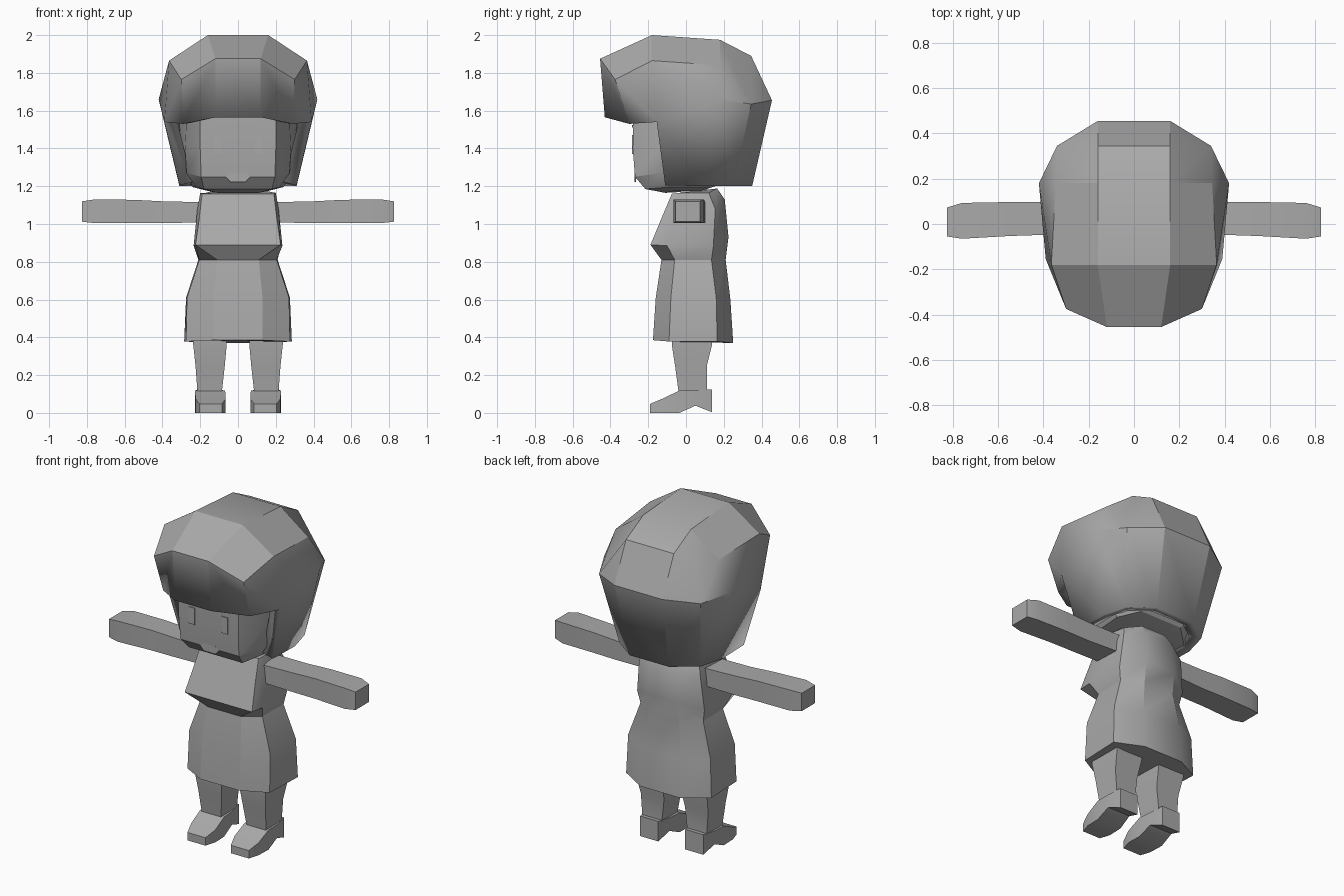
import bpy, bmesh, math

cube = bpy.data.objects.get("Cube")
if cube:
    bpy.data.objects.remove(cube, do_unlink=True)

grey = bpy.data.materials.new("plain grey")
grey.use_nodes = True
grey.diffuse_color = (0.4, 0.4, 0.4, 1)
grey.node_tree.nodes["Principled BSDF"].inputs["Base Color"].default_value = grey.diffuse_color


def make(name, verts, faces, angle=30):
    """Mesh object with outward normals, shaded smooth below the angle."""
    mesh = bpy.data.meshes.new(name)
    mesh.from_pydata(verts, [], faces)
    bm = bmesh.new()
    bm.from_mesh(mesh)
    bmesh.ops.recalc_face_normals(bm, faces=bm.faces)
    bm.to_mesh(mesh)
    bm.free()
    obj = bpy.data.objects.new(name, mesh)
    bpy.context.collection.objects.link(obj)
    mesh.materials.append(grey)
    bpy.ops.object.select_all(action="DESELECT")
    obj.select_set(True)
    bpy.context.view_layer.objects.active = obj
    bpy.ops.object.shade_smooth_by_angle(angle=math.radians(angle))
    return obj


def loft(name, rings, angle=30):
    """Skin a list of equal rings and cap both ends."""
    n = len(rings[0])
    verts = [p for ring in rings for p in ring]
    faces = [(k * n + i, k * n + (i + 1) % n, (k + 1) * n + (i + 1) % n, (k + 1) * n + i)
             for k in range(len(rings) - 1) for i in range(n)]
    faces += [tuple(range(n)), tuple(range(len(verts) - n, len(verts)))]
    return make(name, verts, faces, angle)


def octagon(half, z_front, z_side, z_back):
    """Symmetric ring from front, side front, side back and back points (x, y)."""
    zs = (z_front, z_side, z_side, z_back)
    pts = [(x, y, z) for (x, y), z in zip(half, zs)]
    return pts + [(-x, y, z) for x, y, z in reversed(pts)]


def plate(name, outline, y):
    """Thin facial detail standing on the face."""
    return loft(name, [[(x, y + d, z) for x, z in outline] for d in (0, 0.008)])


# Hair shell, named points on the left side
P = {
    "a0": (.12, -.455, 1.875), "a1": (.30, -.375, 1.765),
    "f0": (.12, -.43, 1.565), "f1": (.29, -.30, 1.53),
    "b0": (.16, -.18, 2.0), "b1": (.365, -.18, 1.865),
    "b2": (.39, -.155, 1.54), "b3": (.31, -.11, 1.205),
    "c0": (.16, .18, 1.975), "c1": (.345, .18, 1.84),
    "c2": (.42, .18, 1.66), "c3": (.31, .10, 1.2),
    "d0": (.16, .345, 1.89), "d1": (.34, .345, 1.635), "d3": (.27, .25, 1.2),
    "e0": (.16, .455, 1.655), "e3": (.13, .35, 1.2),
}
SIDE = ("a0 a1 b1 b0|a0 f0 f1 a1|a1 f1 b2 b1|b0 b1 c1 c0|b1 c2 c1|b1 b2 c2|b2 b3 c3 c2|"
        "c0 c1 d1 d0|c1 c2 d1|d0 d1 e0|c2 c3 d3 d1|d1 d3 e3 e0")
keys = list(P)
hair_verts = [(s * x, y, z) for s in (1, -1) for x, y, z in P.values()]
hair_faces = [[keys.index(k) + off for k in f.split()]
              for off in (0, len(keys)) for f in SIDE.split("|")]
strip = [keys.index(k) for k in "f0 a0 b0 c0 d0 e0 e3".split()]
hair_faces += [(p, q, q + len(keys), p + len(keys)) for p, q in zip(strip, strip[1:])]
hair = make("hair", hair_verts, hair_faces, 25)
shell = hair.modifiers.new("thickness", "SOLIDIFY")
shell.thickness = 0.07
shell.offset = -1

# Head
head = [
    octagon([(.11, -.11), (.16, -.06), (.16, .08), (.10, .12)], 1.165, 1.175, 1.2),
    octagon([(.18, -.215), (.22, -.09), (.24, .14), (.14, .23)], 1.185, 1.195, 1.23),
    octagon([(.195, -.27), (.272, -.13), (.29, .15), (.17, .27)], 1.25, 1.27, 1.28),
    octagon([(.20, -.282), (.28, -.14), (.31, .18), (.17, .32)], 1.4, 1.4, 1.4),
    octagon([(.20, -.28), (.27, -.15), (.31, .18), (.17, .34)], 1.62, 1.62, 1.62),
]
loft("head", head)

# Face details
for s, side in ((1, "left"), (-1, "right")):
    plate(side + "_eye", [(s * x, z) for x, z in ((.09, 1.37), (.13, 1.37), (.13, 1.47), (.09, 1.47))], -.286)
    plate(side + "_eyebrow", [(s * x, z) for x, z in ((.12, 1.515), (.195, 1.51), (.195, 1.518), (.12, 1.525))], -.286)
plate("mouth", [(-.065, 1.25), (-.04, 1.222), (.04, 1.222), (.065, 1.25),
                (.035, 1.272), (0, 1.265), (-.035, 1.272)], -.272)

# Dress
dress = [
    octagon([(.13, -.175), (.275, -.09), (.285, .165), (.13, .25)], .385, .378, .37),
    octagon([(.13, -.16), (.27, -.08), (.275, .16), (.13, .235)], .61, .61, .6),
    octagon([(.11, -.13), (.205, -.06), (.21, .135), (.10, .21)], .81, .81, .81),
    octagon([(.225, -.188), (.235, -.10), (.225, .145), (.10, .225)], .89, .885, .93),
    octagon([(.205, -.13), (.215, -.06), (.205, .155), (.09, .205)], 1.03, 1.08, 1.13),
    octagon([(.19, -.075), (.20, -.03), (.17, .12), (.08, .165)], 1.16, 1.165, 1.188),
]
loft("dress", dress)

# Neck
loft("neck", [[(x, y, z) for x, y in ((-.08, -.03), (.08, -.03), (.08, .11), (-.08, .11))]
              for z in (1.12, 1.25)])


def box_ring(axis, at, u0, u1, v0, v1):
    """Rectangle across the given axis; u and v are the other two in order."""
    ring = [(u0, v0), (u1, v0), (u1, v1), (u0, v1)]
    return [{"x": (at, u, v), "y": (u, at, v), "z": (u, v, at)}[axis] for u, v in ring]


def mirrored(name, axis, sections):
    for s, side in ((1, "left_"), (-1, "right_")):
        rings = [[(s * x, y, z) for x, y, z in box_ring(axis, *sec)] for sec in sections]
        loft(side + name, rings, 25)


mirrored("arm", "x", [(.16, -.05, .105, 1.01, 1.115), (.40, -.048, .098, 1.004, 1.12),
                      (.55, -.053, .097, 1.006, 1.128), (.76, -.065, .093, 1.005, 1.13),
                      (.825, -.055, .073, 1.012, 1.12)])
mirrored("leg", "z", [(.115, .085, .215, -.04, .11), (.25, .07, .225, -.058, .11),
                      (.36, .06, .237, -.075, .138), (.45, .06, .237, -.075, .138)])
mirrored("shoe", "y", [(-.19, .085, .205, 0, .048), (-.125, .065, .225, 0, .075),
                       (-.035, .068, .228, 0, .118), (.05, .075, .226, .038, .118),
                       (.137, .09, .212, .004, .125)])
